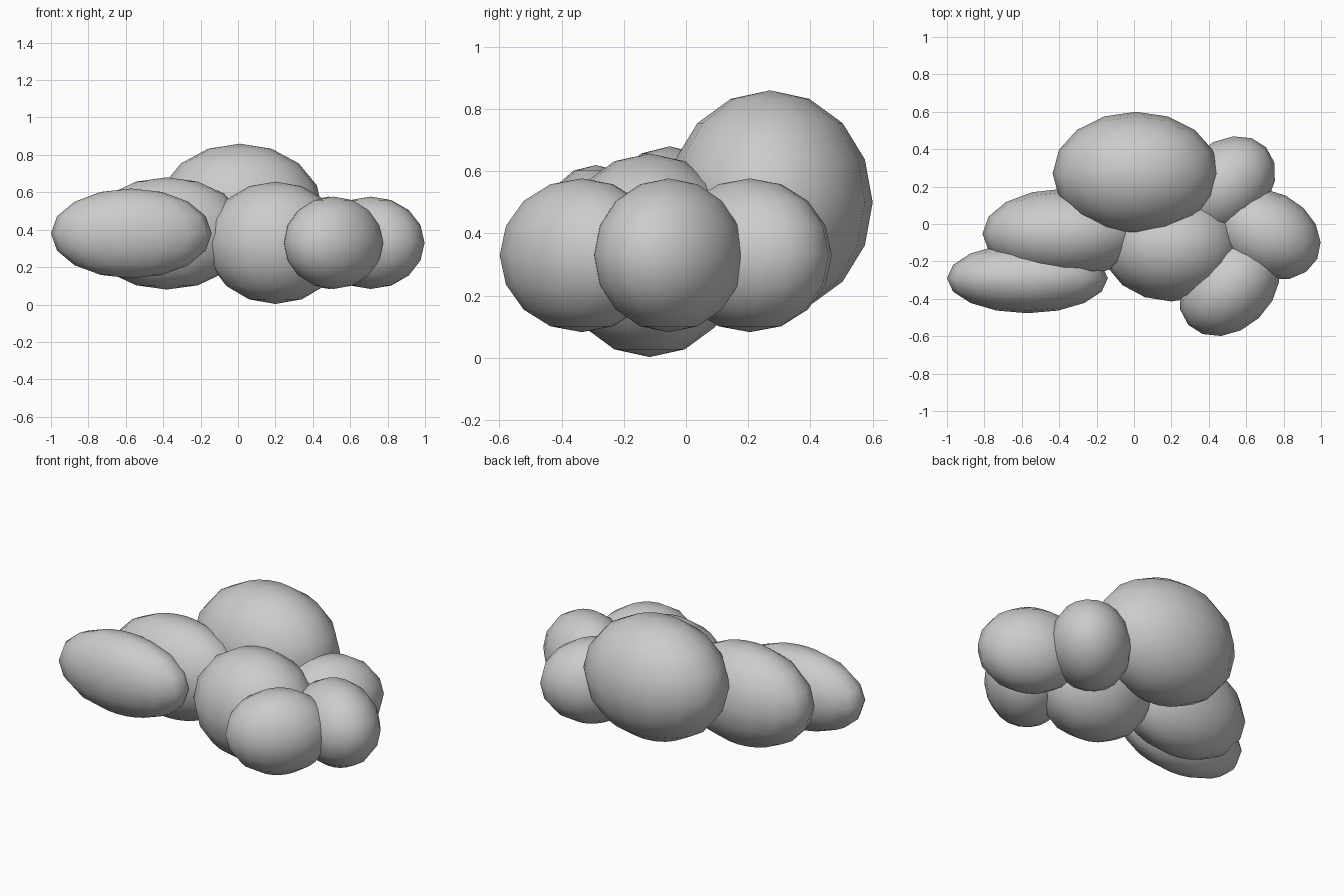
import bpy
from math import radians

if "Cube" in bpy.data.objects:
    bpy.data.objects.remove(bpy.data.objects["Cube"])


def lobe(name, centre, radii, turn=0):
    """Low-poly smooth ellipsoid, turned about z."""
    bpy.ops.mesh.primitive_uv_sphere_add(
        segments=16, ring_count=8, radius=1, location=centre,
        rotation=(0, 0, radians(turn)))
    ob = bpy.context.object
    ob.name = name
    ob.scale = radii
    bpy.ops.object.transform_apply(location=False, rotation=False, scale=True)
    bpy.ops.object.shade_smooth()
    return ob


# Main masses
lobe("back_mound", (0.01, 0.27, 0.50), (0.445, 0.33, 0.36))
lobe("centre_mound", (0.20, -0.117, 0.33), (0.37, 0.297, 0.327))

# Long lobes on the left
lobe("left_inner_lobe", (-0.38, -0.052, 0.38), (0.43, 0.24, 0.30))
lobe("left_outer_lobe", (-0.57, -0.29, 0.38), (0.43, 0.187, 0.24))

# Three equal small lobes fanned out on the right
for name, x, y, turn in (("right_front_lobe", 0.51, -0.335, 43),
                         ("right_middle_lobe", 0.71, -0.055, -26),
                         ("right_back_lobe", 0.487, 0.205, 43)):
    lobe(name, (x, y, 0.33), (0.30, 0.23, 0.247), turn)
